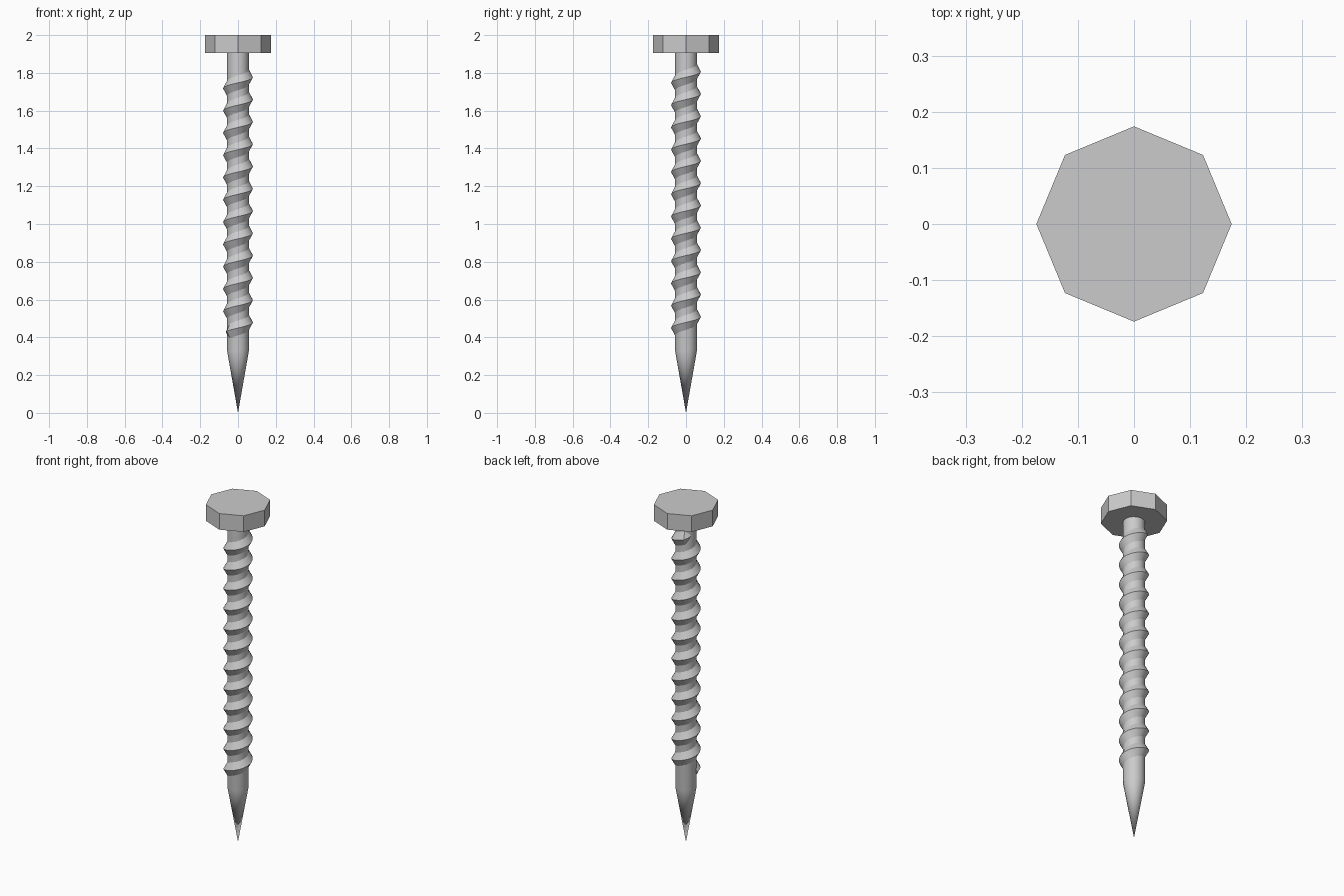
import bpy, bmesh, math

if "Cube" in bpy.data.objects:
    bpy.data.objects.remove(bpy.data.objects["Cube"])

SHANK_R, CREST_R = 0.058, 0.079
PITCH, STEPS = 0.118, 24


def finish(name, bm, smooth=None):
    bmesh.ops.recalc_face_normals(bm, faces=bm.faces)
    mesh = bpy.data.meshes.new(name)
    bm.to_mesh(mesh)
    bm.free()
    obj = bpy.data.objects.new(name, mesh)
    bpy.context.collection.objects.link(obj)
    if smooth:
        bpy.ops.object.select_all(action='DESELECT')
        obj.select_set(True)
        bpy.context.view_layer.objects.active = obj
        bpy.ops.object.shade_smooth_by_angle(angle=math.radians(smooth))
    return obj


def lathe(name, profile, sides, smooth=None):
    """Revolve (radius, z) points; zero radius gives a pole."""
    bm = bmesh.new()
    rings = []
    for r, z in profile:
        if r == 0:
            rings.append([bm.verts.new((0, 0, z))] * sides)
        else:
            rings.append([bm.verts.new((r * math.cos(a), r * math.sin(a), z))
                          for a in (math.tau * i / sides for i in range(sides))])
    for lo, hi in zip(rings, rings[1:]):
        for i in range(sides):
            j = (i + 1) % sides
            bm.faces.new(dict.fromkeys((lo[i], lo[j], hi[j], hi[i])))
    for ring in (rings[0], rings[-1]):
        if ring[0] is not ring[1]:
            bm.faces.new(ring)
    return finish(name, bm, smooth)


# Octagonal head
lathe("head", [(0.174, 1.905), (0.174, 2.0)], 8)

# Round shank with its tapered point
lathe("shank", [(0, 0), (SHANK_R, 0.33), (SHANK_R, 1.91)], 16, 30)

# Right-handed helical thread with a triangular section, fading at both ends
bm = bmesh.new()
count = int(11.9 * STEPS)
start, z0 = math.radians(-168), 0.424
sections = []
for i in range(count + 1):
    a = start + math.tau * i / STEPS
    z = z0 + PITCH * i / STEPS
    fade = min(1, (min(i, count - i) + 1) / 3)
    root = SHANK_R - 0.003
    pts = [(root, -0.044 * fade),
           (SHANK_R + (CREST_R - SHANK_R) * fade, 0), (root, 0.044 * fade)]
    sections.append([bm.verts.new((r * math.cos(a), r * math.sin(a), z + dz))
                     for r, dz in pts])
for s, t in zip(sections, sections[1:]):
    for k in range(3):
        m = (k + 1) % 3
        bm.faces.new((s[k], s[m], t[m], t[k]))
bm.faces.new(sections[0])
bm.faces.new(sections[-1])
finish("thread", bm, 30)
